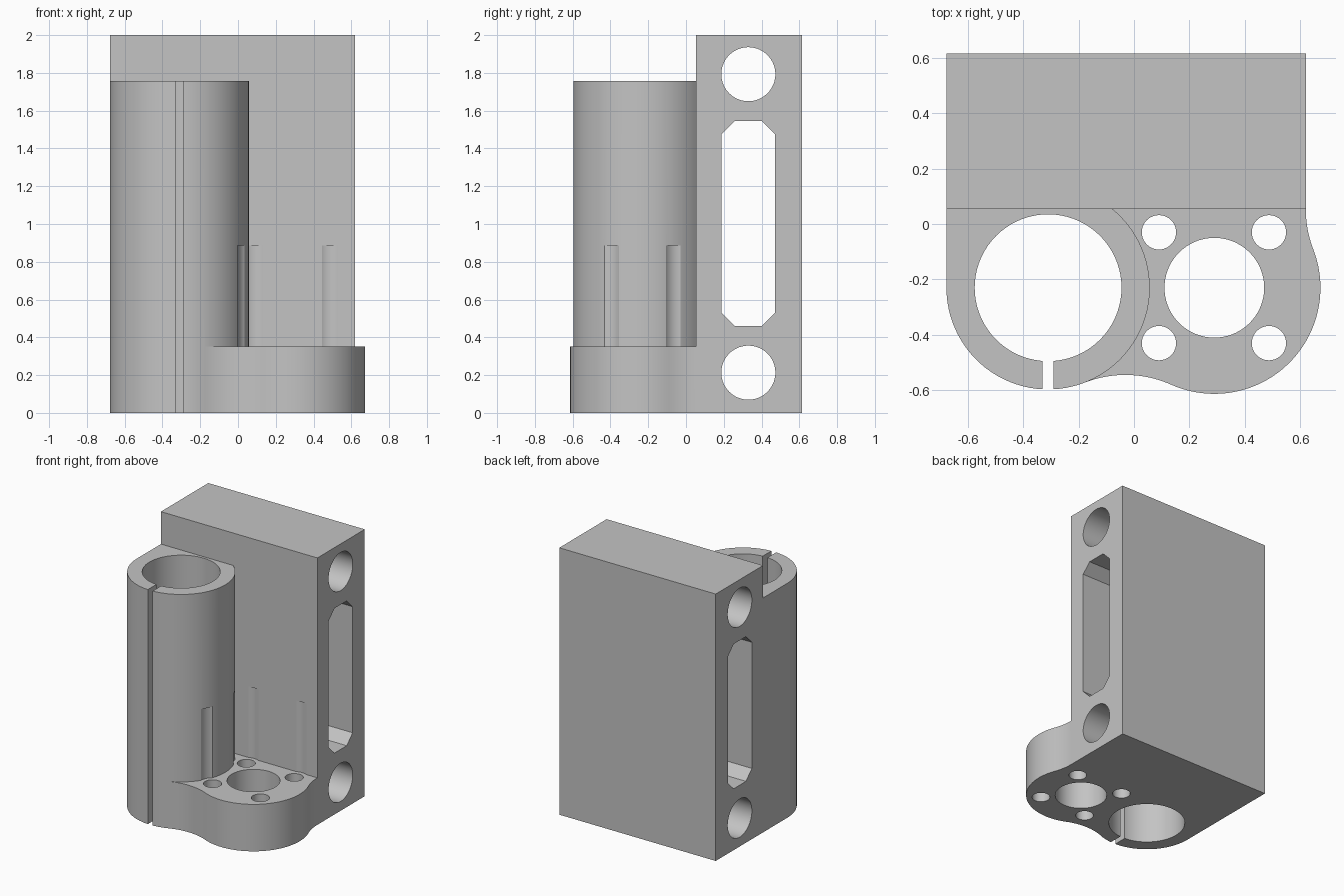
import bpy, bmesh, math
from math import cos, sin, radians, degrees, atan2, sqrt

cube = bpy.data.objects.get("Cube")
if cube:
    bpy.data.objects.remove(cube, do_unlink=True)

grey = bpy.data.materials.new("plain grey")
grey.use_nodes = True
GREY = (0.55, 0.55, 0.55, 1)
grey.diffuse_color = GREY
grey.node_tree.nodes["Principled BSDF"].inputs["Base Color"].default_value = GREY


def arc(c, r, a0, a1, n=24):
    """Points on an arc between two angles in degrees."""
    steps = [radians(a0 + (a1 - a0) * i / n) for i in range(n + 1)]
    return [(c[0] + r * cos(a), c[1] + r * sin(a)) for a in steps]


def circle(c, r, n=72):
    return arc(c, r, 0, 360, n)[:-1]


def rect(x0, x1, y0, y1):
    return [(x0, y0), (x1, y0), (x1, y1), (x0, y1)]


def prism(name, outline, h0, h1, along_x=False, round_top=0):
    """Extrude an outline along z, or a (y, z) outline along x."""
    bm = bmesh.new()
    place = (lambda a, b, h: (h, a, b)) if along_x else (lambda a, b, h: (a, b, h))
    low = [bm.verts.new(place(a, b, h0)) for a, b in outline]
    high = [bm.verts.new(place(a, b, h1)) for a, b in outline]
    bm.faces.new(low)
    top = bm.faces.new(high)
    for i in range(len(low)):
        j = (i + 1) % len(low)
        bm.faces.new((low[i], low[j], high[j], high[i]))
    if round_top:
        bmesh.ops.bevel(bm, geom=list(top.edges), offset=round_top,
                        segments=6, profile=0.5, affect='EDGES')
    bmesh.ops.recalc_face_normals(bm, faces=bm.faces)
    mesh = bpy.data.meshes.new(name)
    bm.to_mesh(mesh)
    bm.free()
    mesh.materials.append(grey)
    obj = bpy.data.objects.new(name, mesh)
    bpy.context.collection.objects.link(obj)
    return obj


def combine(target, other, operation):
    """Apply a boolean, then discard the second object."""
    mod = target.modifiers.new("join", 'BOOLEAN')
    mod.operation, mod.solver, mod.object = operation, 'EXACT', other
    bpy.context.view_layer.objects.active = target
    bpy.ops.object.modifier_apply(modifier=mod.name)
    bpy.data.objects.remove(other, do_unlink=True)


# Main dimensions
TUBE, TUBE_R = (-0.31, -0.23), 0.367
LOBE, LOBE_R = (0.29, -0.23), 0.383
LEFT, RIGHT, BACK = TUBE[0] - TUBE_R, 0.62, 0.615
FILLET = 0.405
TUBE_TOP, BASE_TOP = 1.757, 0.352

# Fillet centres: one between tube and lobe, one between lobe and block side
gap = LOBE[0] - TUBE[0]
d1, d2 = TUBE_R + FILLET, LOBE_R + FILLET
dx = (gap ** 2 + d1 ** 2 - d2 ** 2) / (2 * gap)
front_c = (TUBE[0] + dx, TUBE[1] - sqrt(d1 ** 2 - dx ** 2))
side_x = RIGHT + FILLET
FACE = LOBE[1] + sqrt(d2 ** 2 - (side_x - LOBE[0]) ** 2)
side_c = (side_x, FACE)


def heading(a, b):
    return degrees(atan2(b[1] - a[1], b[0] - a[0]))


# Upright block
body = prism("rod_holder_body", rect(LEFT, RIGHT, FACE, BACK), 0, 2)

# Split tube, blended into the block on its outer side
end = degrees(math.asin((FACE + 0.03 - TUBE[1]) / TUBE_R))
tube = arc(TUBE, TUBE_R, 180, 360 + end, 60) + [(-0.1, 0.2), (-0.6, 0.2), (LEFT, FACE)]
combine(body, prism("tube", tube, 0, TUBE_TOP), 'UNION')

# Screw access grooves with rounded tops
screws = [(x, y) for x in (0.09, 0.487) for y in (-0.03, -0.43)]
for p in screws:
    combine(body, prism("groove", circle(p, 0.094, 48), 0.25, 0.885, round_top=0.03),
            'DIFFERENCE')

# Lobed motor base
f0 = heading(front_c, TUBE)
f1 = heading(front_c, LOBE)
l0 = heading(LOBE, front_c)
l1 = heading(LOBE, side_c)
s0 = heading(side_c, LOBE) + 360
base = (arc(front_c, FILLET, f0, f1, 16) + arc(LOBE, LOBE_R, l0, l1, 40)[1:]
        + arc(side_c, FILLET, s0, 180, 10)[1:]
        + [(0.57, 0.2), (-0.2, 0.2), (-0.2, -0.5)])
combine(body, prism("base", base, 0, BASE_TOP), 'UNION')

# Vertical bores and the clamp slit
bores = [circle(TUBE, 0.265), circle(LOBE, 0.18)] + [circle(p, 0.062, 40) for p in screws]
bores.append(rect(TUBE[0] - 0.02, TUBE[0] + 0.02, -0.7, -0.4))
for outline in bores:
    combine(body, prism("bore", outline, -0.1, 1.9), 'DIFFERENCE')

# Cross holes and the chamfered window through the block
y0, y1, z0, z1, c = 0.187, 0.472, 0.46, 1.545, 0.07
window = [(y0 + c, z0), (y1 - c, z0), (y1, z0 + c), (y1, z1 - c),
          (y1 - c, z1), (y0 + c, z1), (y0, z1 - c), (y0, z0 + c)]
for outline in (window, circle((0.33, 0.213), 0.143), circle((0.33, 1.793), 0.143)):
    combine(body, prism("cross_hole", outline, -1, 1, along_x=True), 'DIFFERENCE')

bpy.ops.object.select_all(action='DESELECT')
body.select_set(True)
bpy.context.view_layer.objects.active = body
bpy.ops.object.shade_smooth_by_angle(angle=radians(25))
